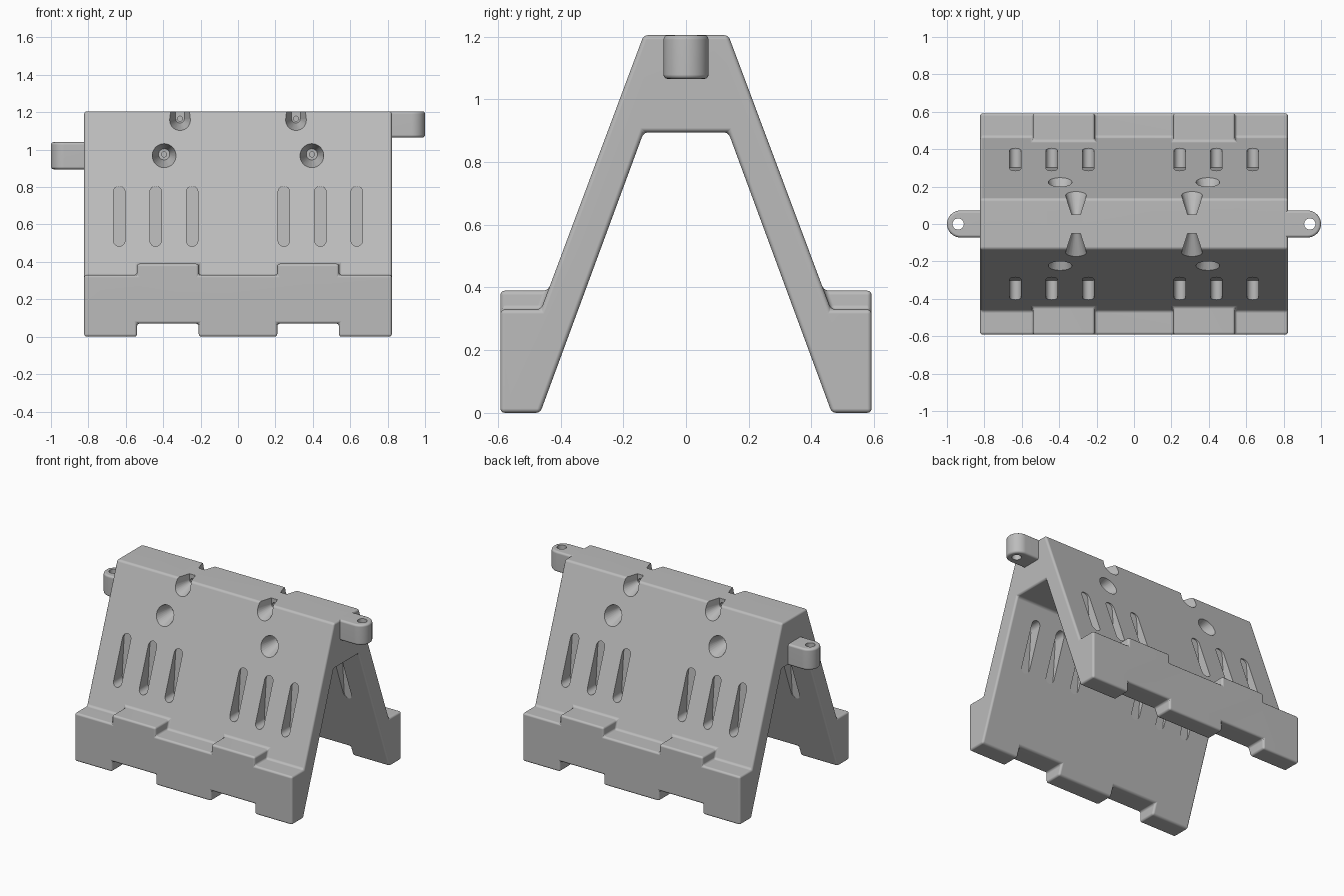
import bpy, bmesh, math
from mathutils import Matrix

old = bpy.data.objects.get("Cube")
if old:
    bpy.data.objects.remove(old, do_unlink=True)

grey = bpy.data.materials.new("plain_grey")
grey.use_nodes = True
grey.diffuse_color = (0.5, 0.5, 0.5, 1)
grey.node_tree.nodes["Principled BSDF"].inputs["Base Color"].default_value = (0.5, 0.5, 0.5, 1)


def finish(bm, name):
    bmesh.ops.recalc_face_normals(bm, faces=bm.faces)
    mesh = bpy.data.meshes.new(name)
    bm.to_mesh(mesh)
    bm.free()
    mesh.materials.append(grey)
    ob = bpy.data.objects.new(name, mesh)
    bpy.context.collection.objects.link(ob)
    return ob


def extrude(bm, outline, place, a, b):
    """Prism from a 2D outline; place(u, v, t) maps it into space."""
    ends = [[bm.verts.new(place(u, v, t)) for u, v in outline] for t in (a, b)]
    bm.faces.new(ends[0])
    bm.faces.new(ends[1][::-1])
    n = len(outline)
    for i in range(n):
        j = (i + 1) % n
        bm.faces.new((ends[0][i], ends[0][j], ends[1][j], ends[1][i]))


def prism(name, outline, place, a, b):
    bm = bmesh.new()
    extrude(bm, outline, place, a, b)
    return finish(bm, name)


def along_x(u, v, t): return (t, u, v)
def along_y(u, v, t): return (u, t, v)
def along_z(u, v, t): return (u, v, t)


def apply_mod(ob, kind, **settings):
    mod = ob.modifiers.new(kind.lower(), kind)
    for key, value in settings.items():
        setattr(mod, key, value)
    bpy.ops.object.select_all(action="DESELECT")
    bpy.context.view_layer.objects.active = ob
    ob.select_set(True)
    bpy.ops.object.modifier_apply(modifier=mod.name)


def combine(ob, tool, operation="DIFFERENCE"):
    apply_mod(ob, "BOOLEAN", object=tool, operation=operation, solver="EXACT")
    bpy.data.objects.remove(tool, do_unlink=True)


def dissolve_flat(ob):
    bm = bmesh.new()
    bm.from_mesh(ob.data)
    bmesh.ops.remove_doubles(bm, verts=bm.verts, dist=1e-5)
    bmesh.ops.dissolve_limit(bm, angle_limit=0.01, verts=bm.verts, edges=bm.edges)
    bm.to_mesh(ob.data)
    bm.free()


def smooth(ob):
    bpy.ops.object.select_all(action="DESELECT")
    bpy.context.view_layer.objects.active = ob
    ob.select_set(True)
    bpy.ops.object.shade_smooth_by_angle(angle=math.radians(35))
    ob.modifiers.new("weighted", "WEIGHTED_NORMAL").keep_sharp = True


# Stepped feet: front outline run through the whole depth
FOOT, STEP, RAISE = 0.33, 0.07, 0.06
upper, lower = [(-0.9, FOOT)], [(-0.9, 0)]
for a, b in ((-0.54, -0.21), (0.21, 0.54)):
    upper += [(a, FOOT), (a, FOOT + RAISE), (b, FOOT + RAISE), (b, FOOT)]
    lower += [(a, 0), (a, STEP), (b, STEP), (b, 0)]
upper.append((0.9, FOOT))
lower.append((0.9, 0))
body = prism("barrier_body", upper + lower[::-1], along_y, -0.592, 0.592)

# Sloping A-shaped walls, hollow underneath, with trimmed ends
walls = prism("walls", [(-0.135, 1.205), (0.135, 1.205), (0.511, 0.2), (-0.511, 0.2)],
              along_x, -0.9, 0.9)
combine(body, walls, "UNION")
hollow = prism("hollow", [(-0.135, 0.895), (0.135, 0.895), (0.502, -0.1), (-0.502, -0.1)],
               along_x, -1, 1)
combine(body, hollow)
for s in (-1, 1):
    combine(body, prism("end_trim", [(-1, -1), (1, -1), (1, 2), (-1, 2)], along_x, s * 0.823, s * 1.2))
dissolve_flat(body)
apply_mod(body, "BEVEL", width=0.014, segments=3, limit_method="ANGLE",
          angle_limit=math.radians(15), use_clamp_overlap=False)

# Upright slots on both faces of each wall
ROUND = 8
slot = []
for k in range(2 * ROUND + 2):
    half = k > ROUND
    ang = math.pi * (k - half) / ROUND
    slot.append((0.031 * math.cos(ang), (0.514 if half else 0.774) + 0.031 * math.sin(ang)))
bm = bmesh.new()
for side in (-1, 1):
    for x in (-0.635, -0.44, -0.245, 0.245, 0.44, 0.635):
        for a, b in ((0.29, 0.58), (0.1, 0.275)):
            extrude(bm, slot, lambda u, v, t: (x + u, side * (t - 0.08 * (v - 0.64)), v), a, b)
combine(body, finish(bm, "slot_cutters"))


def cone_cut(bm, x, z, side, y0, y1, r0, r1, lift=0):
    """Cone along y, stretched upward by lift to form an open notch."""
    verts = []
    for up in {0, lift}:
        for y, r in ((y0, r0), (y1, r1)):
            for k in range(32):
                a = math.tau * k / 32
                verts.append(bm.verts.new((x + r * math.cos(a), side * y, z + up + r * math.sin(a))))
    res = bmesh.ops.convex_hull(bm, input=verts)
    loose = [g for g in res["geom_interior"] if isinstance(g, bmesh.types.BMVert)]
    bmesh.ops.delete(bm, geom=loose, context="VERTS")


# Tapered sockets, the upper ones open at the ridge, each with a small pin hole
cones, pins = bmesh.new(), bmesh.new()
for side in (-1, 1):
    for s in (-1, 1):
        cone_cut(cones, s * 0.31, 1.165, side, 0.05, 0.25, 0.023, 0.087, 0.15)
        cone_cut(cones, s * 0.395, 0.975, side, 0.11, 0.25, 0.03, 0.072)
        cone_cut(pins, s * 0.31, 1.165, side, 0.035, 0.07, 0.014, 0.014)
        cone_cut(pins, s * 0.395, 0.975, side, 0.09, 0.13, 0.014, 0.014)
combine(body, finish(cones, "socket_cutters"))
combine(body, finish(pins, "pin_cutters"))
smooth(body)

# Connector lugs: high on the left end, low on the right end
for name, s, z0, z1 in (("left_lug", 1, 1.065, 1.205), ("right_lug", -1, 0.895, 1.04)):
    arc = [math.radians(-90 + 180 * k / 20) for k in range(21)]
    outline = [(s * 0.79, -0.072)] + [(s * (0.928 + 0.072 * math.cos(a)), 0.072 * math.sin(a)) for a in arc]
    outline.append((s * 0.79, 0.072))
    lug = prism(name, outline, along_z, z0, z1)
    apply_mod(lug, "BEVEL", width=0.014, segments=3, limit_method="ANGLE",
              angle_limit=math.radians(40))
    hole = bmesh.new()
    bmesh.ops.create_cone(hole, cap_ends=True, segments=24, radius1=0.03, radius2=0.03, depth=0.4,
                          matrix=Matrix.Translation((s * 0.94, 0, z0)))
    combine(lug, finish(hole, "hole_cutter"))
    smooth(lug)
